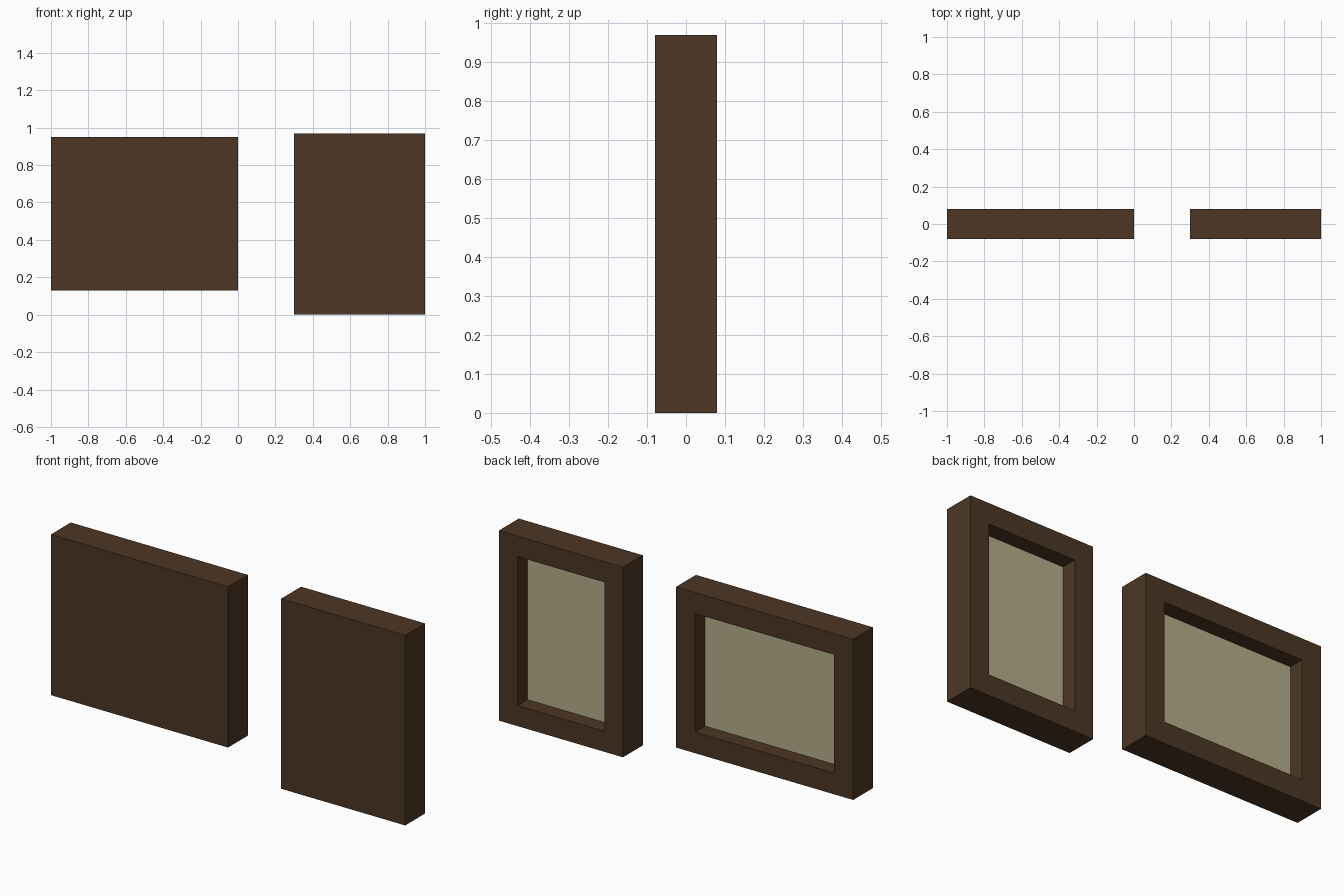
import bpy, bmesh

if "Cube" in bpy.data.objects:
    bpy.data.objects.remove(bpy.data.objects["Cube"])

def lin(c):
    return tuple(((v / 255 + 0.055) / 1.055) ** 2.4 for v in c) + (1,)

def material(name, rgb):
    m = bpy.data.materials.new(name)
    m.diffuse_color = lin(rgb)
    m.use_nodes = True
    m.node_tree.nodes["Principled BSDF"].inputs["Base Color"].default_value = m.diffuse_color
    return m

wood = material("dark brown wood", (77, 54, 36))
canvas = material("pale canvas", (182, 174, 139))

def picture_frame(name, x0, x1, z0, z1, border, depth=0.08, half=0.08):
    # solid slab, back face inset and pushed in to form the recess
    bm = bmesh.new()
    bmesh.ops.create_cube(bm, size=1)
    for v in bm.verts:
        v.co.x = x1 if v.co.x > 0 else x0
        v.co.y = half if v.co.y > 0 else -half
        v.co.z = z1 if v.co.z > 0 else z0
    bm.normal_update()
    back = next(f for f in bm.faces if f.normal.y > 0.9)
    bmesh.ops.inset_region(bm, faces=[back], thickness=border, use_even_offset=True)
    # zero-thickness second inset gives the recess side walls
    bmesh.ops.inset_region(bm, faces=[back], thickness=0, use_even_offset=True)
    for v in back.verts:
        v.co.y = half - depth
    back.material_index = 1
    bm.normal_update()
    me = bpy.data.meshes.new(name)
    bm.to_mesh(me)
    bm.free()
    me.materials.append(wood)
    me.materials.append(canvas)
    bpy.context.collection.objects.link(bpy.data.objects.new(name, me))

picture_frame("landscape_frame", -1.0, 0.0, 0.13, 0.95, 0.108)
picture_frame("portrait_frame", 0.3, 1.0, 0.0, 0.97, 0.105)
